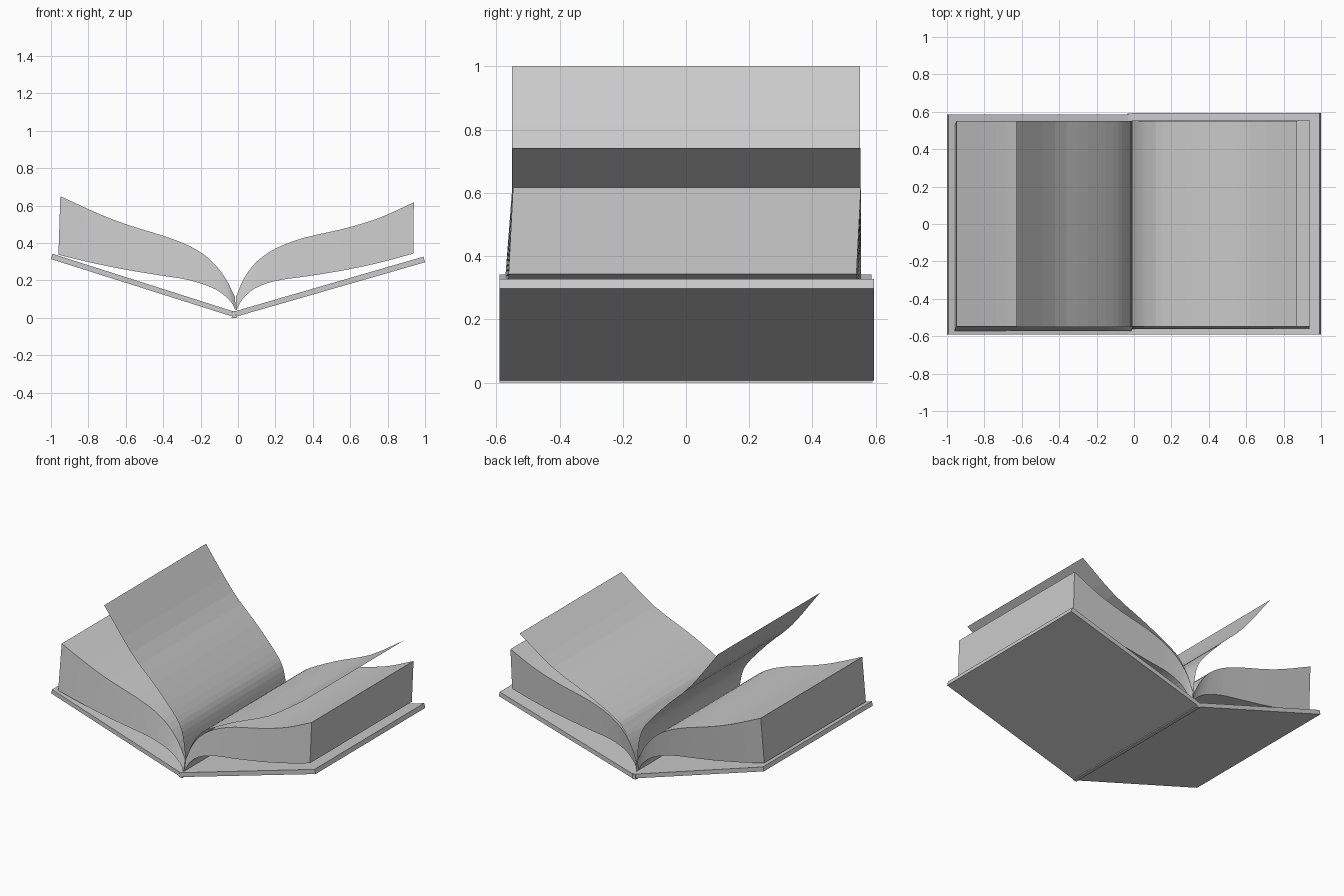
import bpy, bmesh
from mathutils import Vector

if "Cube" in bpy.data.objects:
    bpy.data.objects.remove(bpy.data.objects["Cube"])


def smooth_path(pts, steps=3):
    """Catmull-Rom curve through (x, z) points."""
    p = [Vector(q) for q in pts]
    p = [2 * p[0] - p[1]] + p + [2 * p[-1] - p[-2]]
    out = []
    for i in range(1, len(p) - 2):
        a, b, c, d = p[i - 1:i + 3]
        for k in range(steps):
            t = k / steps
            out.append(0.5 * (2 * b + (c - a) * t + (2 * a - 5 * b + 4 * c - d) * t ** 2
                              + (3 * b - a - 3 * c + d) * t ** 3))
    return out + [p[-2]]


def finish(name, bm):
    bmesh.ops.recalc_face_normals(bm, faces=bm.faces)
    mesh = bpy.data.meshes.new(name)
    bm.to_mesh(mesh)
    bm.free()
    obj = bpy.data.objects.new(name, mesh)
    bpy.context.collection.objects.link(obj)
    return obj


def row(bm, path, y0, shift=0.0):
    """Front and back vertices along a path; shift leans the row in y."""
    return [[bm.verts.new((x, y + shift, z)) for x, z in path] for y in (y0[0], y0[1])]


def sheet(name, pts, y):
    bm = bmesh.new()
    f, b = row(bm, smooth_path(pts), y)
    for i in range(len(f) - 1):
        bm.faces.new((f[i], f[i + 1], b[i + 1], b[i]))
    return finish(name, bm)


def slab(name, top, bottom, y, lean=0.0):
    """Solid between two matching paths, with the bottom shifted by lean."""
    bm = bmesh.new()
    tf, tb = row(bm, top, y)
    lf, lb = row(bm, bottom, y, -lean)
    for i in range(len(tf) - 1):
        j = i + 1
        bm.faces.new((tf[i], tf[j], tb[j], tb[i]))
        bm.faces.new((lf[i], lb[i], lb[j], lf[j]))
        bm.faces.new((tf[i], lf[i], lf[j], tf[j]))
        bm.faces.new((tb[i], tb[j], lb[j], lb[i]))
    for i in (0, -1):
        bm.faces.new((tf[i], tb[i], lb[i], lf[i]))
    return finish(name, bm)


# Covers and narrow spine
slab("left_cover", [(-0.992, 0.342), (-0.03, 0.036)], [(-1.0, 0.314), (-0.034, 0.008)], (-0.59, 0.586))
slab("right_cover", [(-0.012, 0.036), (0.992, 0.327)], [(-0.008, 0.007), (1.0, 0.297)], (-0.59, 0.594))
slab("spine", [(-0.03, 0.036), (-0.012, 0.036)], [(-0.034, 0.0), (-0.008, 0.0)], (-0.59, 0.59))

# Page blocks
slab("left_page_block",
     smooth_path([(-0.016, 0.11), (-0.07, 0.216), (-0.15, 0.312), (-0.256, 0.382),
                  (-0.39, 0.435), (-0.58, 0.494), (-0.737, 0.553), (-0.95, 0.65)]),
     smooth_path([(-0.012, 0.035), (-0.04, 0.088), (-0.12, 0.152), (-0.256, 0.2),
                  (-0.417, 0.227), (-0.6, 0.257), (-0.79, 0.296), (-0.96, 0.337)]),
     (-0.547, 0.55), 0.024)
slab("right_page_block",
     smooth_path([(-0.012, 0.11), (0.035, 0.216), (0.1, 0.3), (0.2, 0.37),
                  (0.35, 0.427), (0.56, 0.475), (0.75, 0.532), (0.94, 0.617)]),
     smooth_path([(-0.012, 0.035), (0.025, 0.1), (0.09, 0.157), (0.2, 0.197),
                  (0.37, 0.222), (0.56, 0.253), (0.75, 0.293), (0.937, 0.343)]),
     (-0.547, 0.553), 0.014)

# Lifted single pages
sheet("left_loose_page",
      [(-0.012, 0.035), (-0.014, 0.12), (-0.025, 0.224), (-0.05, 0.322), (-0.11, 0.41),
       (-0.247, 0.558), (-0.422, 0.73), (-0.627, 1.0)], (-0.55, 0.55))
sheet("right_loose_page",
      [(-0.012, 0.035), (-0.003, 0.13), (0.04, 0.235), (0.09, 0.304), (0.148, 0.355),
       (0.354, 0.46), (0.62, 0.575), (0.872, 0.742)], (-0.548, 0.552))
